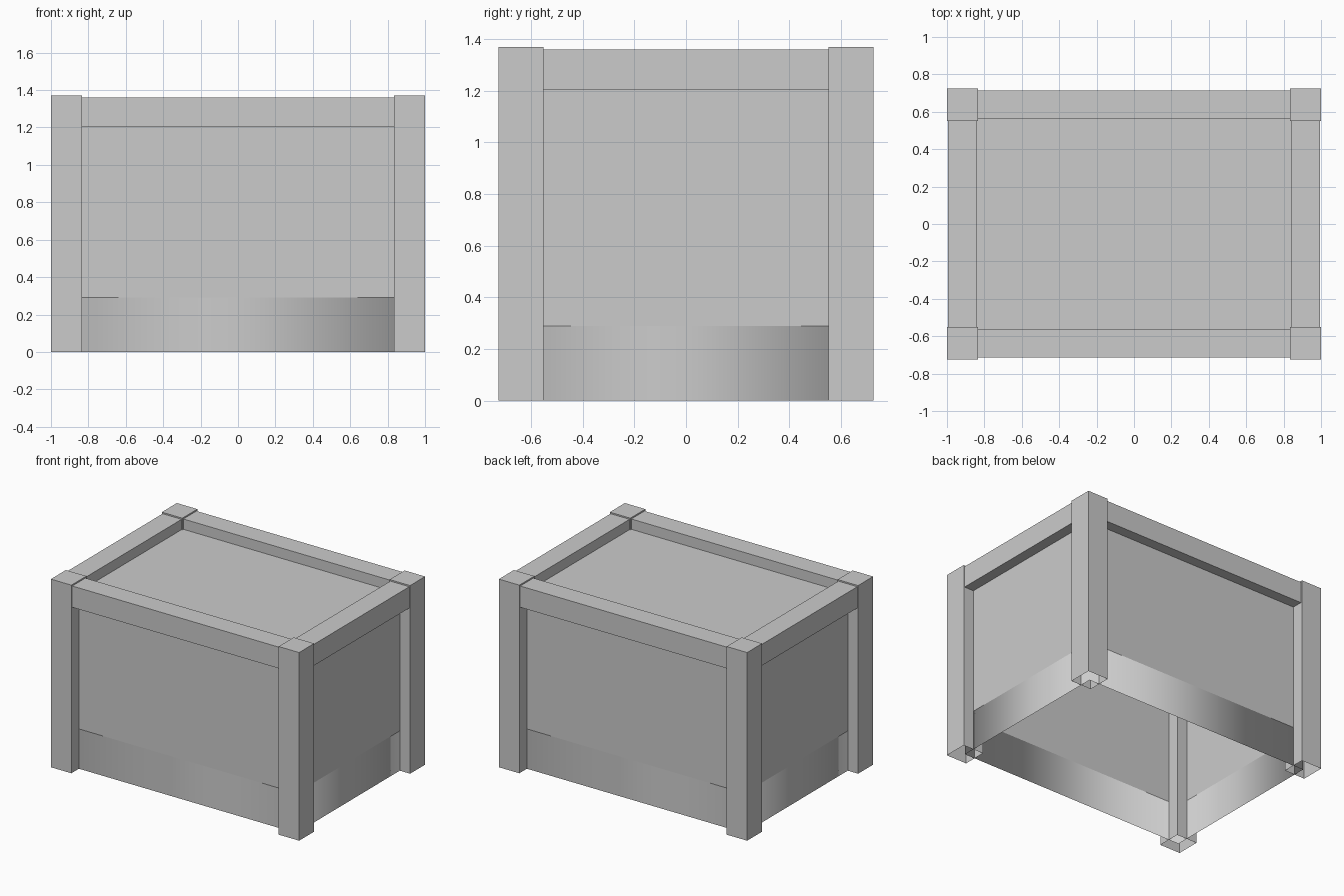
import bpy
import bmesh

cube = bpy.data.objects.get("Cube")
if cube:
    bpy.data.objects.remove(cube, do_unlink=True)

grey = bpy.data.materials.new("plain_grey")
grey.use_nodes = True
colour = (0.6, 0.6, 0.6, 1)
grey.diffuse_color = colour
grey.node_tree.nodes["Principled BSDF"].inputs["Base Color"].default_value = colour


def box(name, low, high, open_bottom=False, open_top=False, smooth=False):
    """Box between two corners, optionally left open at top or bottom."""
    bm = bmesh.new()
    bmesh.ops.create_cube(bm, size=1)
    for v in bm.verts:
        v.co = [l + (c + 0.5) * (h - l) for c, l, h in zip(v.co, low, high)]
    bm.normal_update()
    removed = [f for f in bm.faces
               if (open_bottom and f.normal.z < -0.9) or (open_top and f.normal.z > 0.9)]
    bmesh.ops.delete(bm, geom=removed, context="FACES")
    for f in bm.faces:
        f.smooth = smooth
    mesh = bpy.data.meshes.new(name)
    bm.to_mesh(mesh)
    bm.free()
    mesh.materials.append(grey)
    obj = bpy.data.objects.new(name, mesh)
    bpy.context.collection.objects.link(obj)
    return obj


# Outer post size, and the wall planes running through the post centres
X, Y, TOP = 1.0, 0.725, 1.37
POST_X, POST_Y = 0.835, 0.552
WALL_X, WALL_Y = 0.917, 0.638
SKIRT_TOP, LID = 0.29, 1.285
RAIL_LOW, RAIL_HIGH = 1.205, 1.36
OUT_X, IN_X = 0.994, 0.841
OUT_Y, IN_Y = 0.715, 0.563

# Thin-walled body with recessed lid, and the soft-shaded skirt under it
box("body_panels", (-WALL_X, -WALL_Y, SKIRT_TOP), (WALL_X, WALL_Y, LID), open_bottom=True)
box("lower_skirt", (-WALL_X, -WALL_Y, 0), (WALL_X, WALL_Y, SKIRT_TOP),
    open_bottom=True, open_top=True, smooth=True)

# Corner posts, hollow underneath
for side, sx in (("right", -1), ("left", 1)):
    for end, sy in (("front", -1), ("back", 1)):
        xs = sorted((sx * POST_X, sx * X))
        ys = sorted((sy * POST_Y, sy * Y))
        box(f"{end}_{side}_post", (xs[0], ys[0], 0), (xs[1], ys[1], TOP), open_bottom=True)

# Top rails, tucked slightly into the posts
TUCK = 0.01
for end, s in (("front", -1), ("back", 1)):
    ys = sorted((s * IN_Y, s * OUT_Y))
    reach = POST_X + TUCK
    box(f"{end}_top_rail", (-reach, ys[0], RAIL_LOW), (reach, ys[1], RAIL_HIGH))
for side, s in (("right", -1), ("left", 1)):
    xs = sorted((s * IN_X, s * OUT_X))
    reach = POST_Y + TUCK
    box(f"{side}_top_rail", (xs[0], -reach, RAIL_LOW), (xs[1], reach, RAIL_HIGH))
